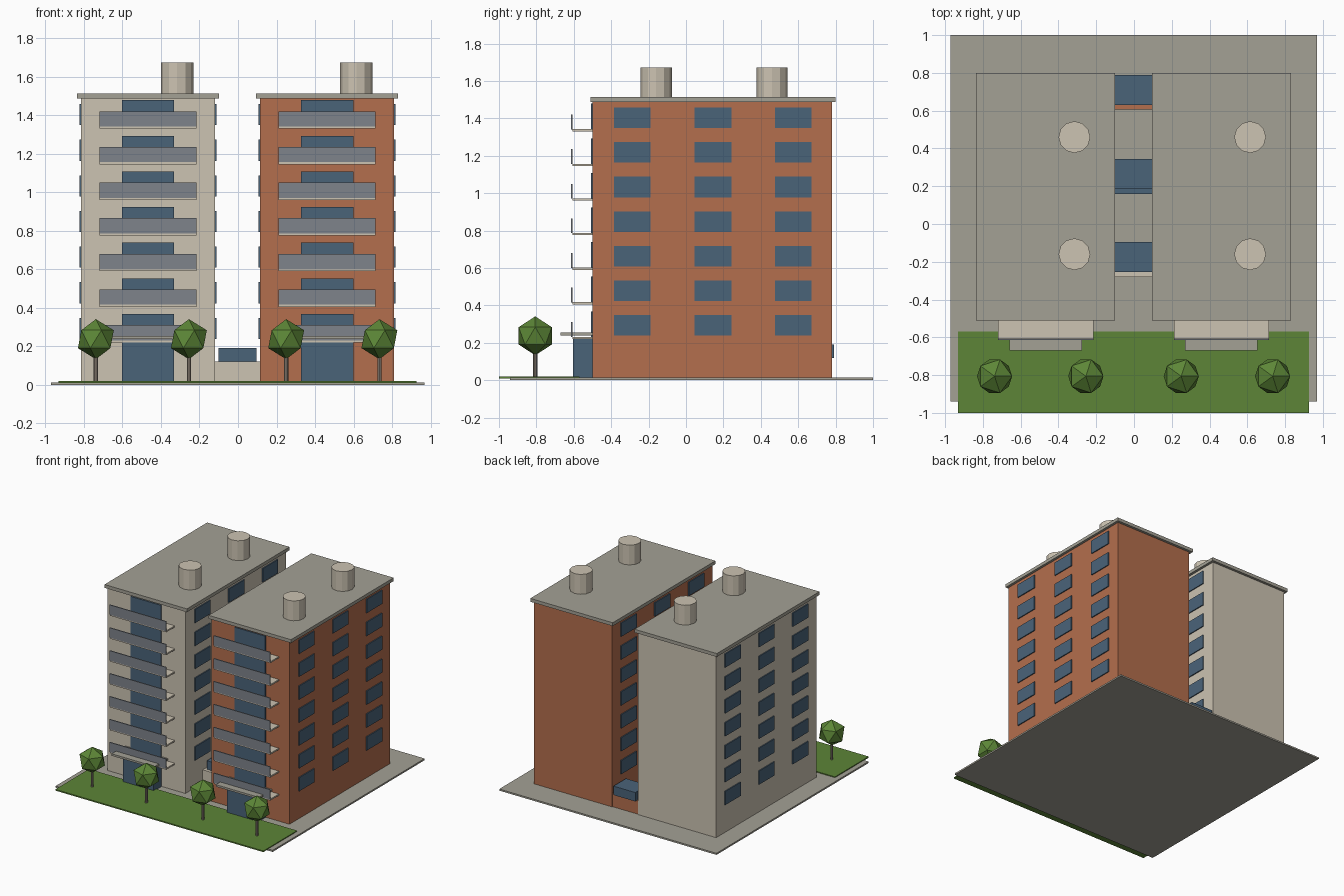
import bpy
import bmesh
from mathutils import Matrix, Vector

cube = bpy.data.objects.get("Cube")
if cube:
    bpy.data.objects.remove(cube, do_unlink=True)


def material(name, rgb):
    linear = [((c / 255 + 0.055) / 1.055) ** 2.4 for c in rgb]
    mat = bpy.data.materials.new(name)
    mat.use_nodes = True
    mat.diffuse_color = (*linear, 1)
    mat.node_tree.nodes["Principled BSDF"].inputs["Base Color"].default_value = (*linear, 1)
    return mat


CREAM = material("cream plaster", (204, 195, 178))
BRICK = material("terracotta", (180, 110, 77))
CONCRETE = material("grey concrete", (164, 161, 149))
GLASS = material("blue glass", (74, 99, 121))
RAIL = material("railing grey", (126, 131, 139))
GRASS = material("lawn green", (93, 133, 55))
LEAF = material("leaf green", (93, 135, 55))
BARK = material("bark", (150, 138, 126))


def finish(name, bm, mat):
    mesh = bpy.data.meshes.new(name)
    bm.to_mesh(mesh)
    bm.free()
    mesh.materials.append(mat)
    obj = bpy.data.objects.new(name, mesh)
    bpy.context.collection.objects.link(obj)
    return obj


def boxes(name, mat, *spans):
    """One object of boxes, each given as (x0, x1), (y0, y1), (z0, z1)."""
    bm = bmesh.new()
    for span in spans:
        low, high = (Vector(corner) for corner in zip(*span))
        matrix = Matrix.Translation((low + high) / 2) @ Matrix.Diagonal((*(high - low), 1))
        bmesh.ops.create_cube(bm, size=1, matrix=matrix)
    return finish(name, bm, mat)


def cylinders(name, mat, sides, radius, z0, z1, spots):
    bm = bmesh.new()
    for x, y in spots:
        bmesh.ops.create_cone(bm, cap_ends=True, segments=sides, radius1=radius, radius2=radius,
                              depth=z1 - z0, matrix=Matrix.Translation((x, y, (z0 + z1) / 2)))
    return finish(name, bm, mat)


GROUND = 0.013
FLOORS = [0.22 + 0.185 * i for i in range(7)]
FRONT = -0.5

# Ground slab and front lawn
boxes("ground_slab", CONCRETE, ((-0.972, 0.968), (-0.94, 1), (0, GROUND)))
boxes("lawn", GRASS, ((-0.932, 0.927), (-1, -0.57), (0.01, 0.02)))


def tower(side, cx, wall):
    def across(half):
        return (cx - half, cx + half)

    boxes(side + "_tower_walls", wall, (across(0.348), (FRONT, 0.78), (GROUND, 1.488)))
    boxes(side + "_roof_slab", CONCRETE, (across(0.368), (-0.51, 0.80), (1.486, 1.513)))
    cylinders(side + "_roof_tanks", CREAM, 12, 0.084, 1.51, 1.673,
              [(cx + 0.152, y) for y in (-0.16, 0.46)])

    # Side windows, three to each storey on both long walls
    panes = []
    for x in (cx - 0.348, cx + 0.348):
        for y in (-0.288, 0.144, 0.574):
            for z in FLOORS:
                panes.append(((x - 0.008, x + 0.008), (y - 0.098, y + 0.098),
                              (z + 0.018, z + 0.128)))
    boxes(side + "_side_windows", GLASS, *panes)

    # Front windows and balconies
    boxes(side + "_front_windows", GLASS,
          *[(across(0.136), (FRONT - 0.008, FRONT + 0.01), (z + 0.01, z + 0.148)) for z in FLOORS])
    boxes(side + "_balcony_floors", CREAM,
          *[(across(0.252), (-0.608, FRONT), (z, z + 0.012)) for z in FLOORS])
    boxes(side + "_balcony_railings", RAIL,
          *[(across(0.252), (-0.614, -0.606), (z + 0.011, z + 0.09)) for z in FLOORS])

    # Entrance and canopy
    boxes(side + "_entrance", GLASS, (across(0.136), (-0.605, FRONT), (GROUND, 0.221)))
    boxes(side + "_entrance_canopy", CONCRETE, (across(0.192), (-0.67, FRONT), (0.238, 0.254)))


tower("right", -0.4675, CREAM)
tower("left", 0.4625, BRICK)

# Low links between the towers, each with a glazed top
LINKS = (("front", -0.28, CREAM), ("middle", 0.16, GLASS), ("back", 0.605, BRICK))
for place, y, mat in LINKS:
    boxes(place + "_link_base", mat, ((-0.122, 0.117), (y, y + 0.17), (GROUND, 0.12)))
    boxes(place + "_link_glazing", GLASS, ((-0.1, 0.095), (y + 0.025, y + 0.185), (0.118, 0.19)))

# Row of trees
spots = [(x, -0.806) for x in (-0.738, -0.255, 0.25, 0.734)]
cylinders("tree_trunks", BARK, 8, 0.011, 0.015, 0.2, spots)
crowns = bmesh.new()
for x, y in spots:
    bmesh.ops.create_icosphere(crowns, subdivisions=1, radius=0.104,
                               matrix=Matrix.Translation((x, y, 0.237)))
finish("tree_crowns", crowns, LEAF)
